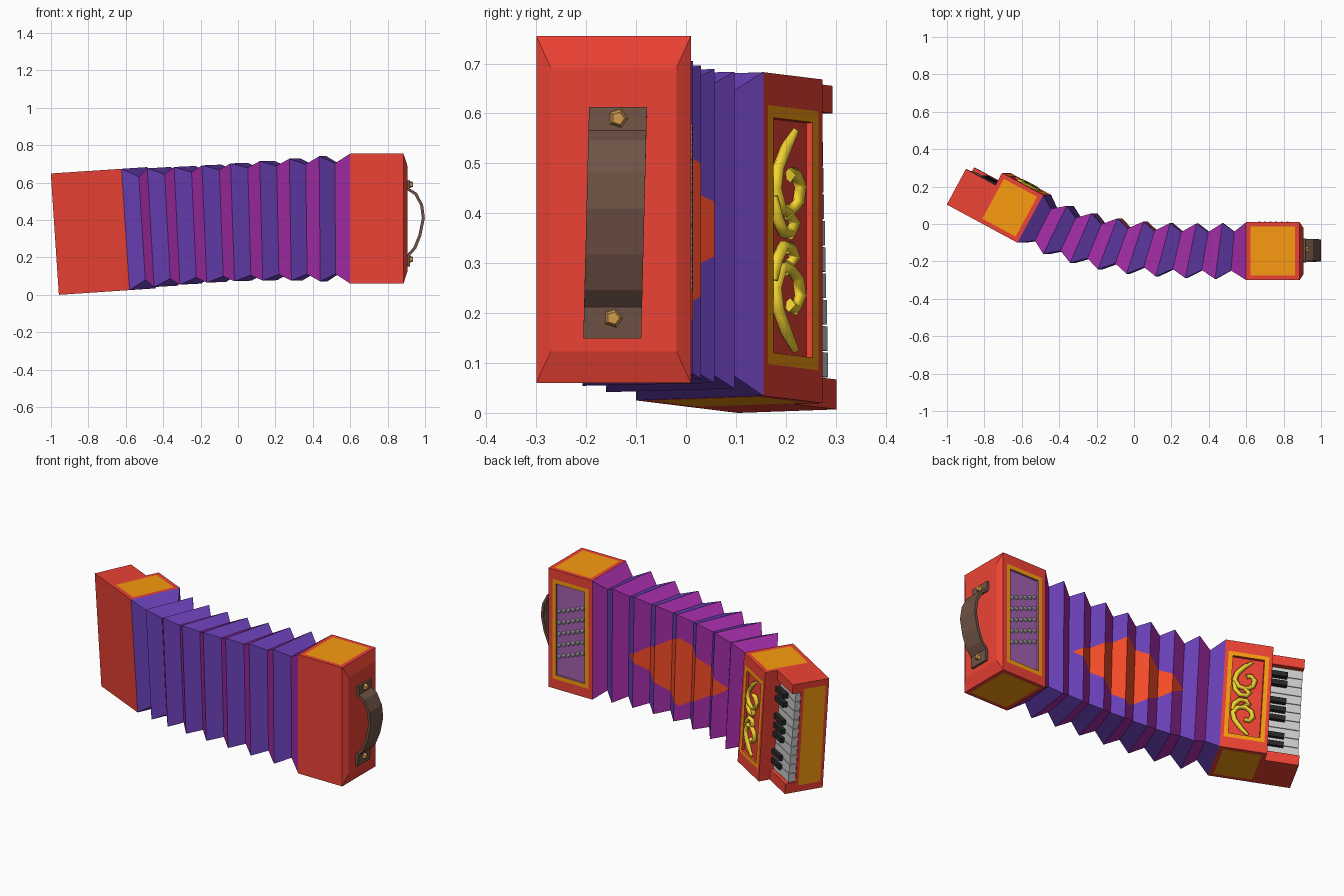
import bpy, bmesh
from math import radians, sin, pi
from mathutils import Matrix, Vector

if "Cube" in bpy.data.objects:
    bpy.data.objects.remove(bpy.data.objects["Cube"])

def material(name, rgb):
    m = bpy.data.materials.new(name)
    m.diffuse_color = (*rgb, 1)
    m.use_nodes = True
    m.node_tree.nodes["Principled BSDF"].inputs["Base Color"].default_value = m.diffuse_color
    return m

RED = material("red", (0.85, 0.055, 0.035))
ORANGE = material("orange", (0.95, 0.33, 0.005))
MAGENTA = material("magenta", (0.36, 0.025, 0.38))
PURPLE = material("purple", (0.14, 0.05, 0.46))
LILAC = material("lilac", (0.36, 0.12, 0.42))
DECAL = material("decal", (0.9, 0.07, 0.02))
GOLD = material("gold", (0.9, 0.66, 0.03))
BRONZE = material("bronze", (0.65, 0.33, 0.08))
BROWN = material("brown", (0.16, 0.085, 0.06))
BLACK = material("black", (0.02, 0.02, 0.02))
WHITE = material("key_white", (0.75, 0.75, 0.75))

def finish(name, bm, mats, matrix=None):
    bmesh.ops.recalc_face_normals(bm, faces=bm.faces)
    me = bpy.data.meshes.new(name)
    bm.to_mesh(me)
    bm.free()
    ob = bpy.data.objects.new(name, me)
    bpy.context.collection.objects.link(ob)
    for m in mats:
        me.materials.append(m)
    if matrix:
        ob.matrix_world = matrix
    return ob

def add_box(bm, x, y, z):
    c = Matrix.Translation(((x[0]+x[1])/2, (y[0]+y[1])/2, (z[0]+z[1])/2))
    s = Matrix.Diagonal((x[1]-x[0], y[1]-y[0], z[1]-z[0], 1))
    bmesh.ops.create_cube(bm, size=1, matrix=c @ s)

def panel(bm, d, steps):
    """Inset one face repeatedly; each step is margin, depth, extra z margin, slot."""
    bm.normal_update()
    f = max(bm.faces, key=lambda f: f.normal.dot(Vector(d)))
    for margin, depth, extra, slot in steps:
        bmesh.ops.inset_individual(bm, faces=[f], thickness=margin, depth=depth, use_even_offset=True)
        c = f.calc_center_median()
        for v in f.verts:
            if extra:
                v.co.z += extra if v.co.z < c.z else -extra
        f.material_index = slot

# Right-hand casing with tapered outer end and button recess
bm = bmesh.new()
add_box(bm, (0.6, 0.885), (-0.30, 0.01), (0.06, 0.755))
for d in ((0, 0, 1), (0, 0, -1)):
    panel(bm, d, [(0.024, 0, 0, 1)])
panel(bm, (0, 1, 0), [(0.026, 0, 0.03, 1), (0.024, 0, 0, 2), (0.001, -0.01, 0, 2)])
panel(bm, (1, 0, 0), [(0.029, 0.02, 0.034, 0)])
finish("bass_casing", bm, [RED, ORANGE, LILAC])

# Slanted rows of round buttons
bm = bmesh.new()
for r in range(5):
    for c in range(6):
        x = 0.82 - c * 0.030
        z = 0.25 + r * 0.066 + (0.82 - x) * 0.38
        bmesh.ops.create_icosphere(bm, subdivisions=1, radius=0.013,
                                   matrix=Matrix.Translation((x, 0.002, z)))
finish("bass_buttons", bm, [])

# Leather hand strap, swept from a side profile
prof = [(0.910, 0.15), (0.914, 0.215), (0.945, 0.25), (0.973, 0.32), (0.991, 0.41),
        (0.982, 0.48), (0.950, 0.54), (0.914, 0.562), (0.910, 0.612)]
bm = bmesh.new()
rows = []
for x, z in prof:
    y = -0.142 + (z - 0.38) * 0.025
    rows.append([bm.verts.new((x, y + s * 0.058, z)) for s in (-1, 1)])
for a, b in zip(rows, rows[1:]):
    bm.faces.new((a[0], a[1], b[1], b[0]))
strap = finish("hand_strap", bm, [BROWN])
mod = strap.modifiers.new("thickness", 'SOLIDIFY')
mod.thickness, mod.offset = 0.016, 0

# Five-sided strap studs
bm = bmesh.new()
for y, z in ((-0.146, 0.19), (-0.136, 0.59)):
    bmesh.ops.create_cone(bm, cap_ends=True, segments=5, radius1=0.024, radius2=0.013, depth=0.025,
                          matrix=Matrix.Translation((0.922, y, z)) @ Matrix.Rotation(radians(90), 4, 'Y'))
finish("strap_studs", bm, [BRONZE])

# Left-hand casing, swung back and leaned; local origin is its inner front bottom corner
YAW, LEAN = radians(-28.3), radians(-3.8)
def turn(yaw, lean):
    return Matrix.Rotation(lean, 4, 'Y') @ Matrix.Rotation(yaw, 4, 'Z')
L = Matrix.Translation((-0.58, -0.10, 0.025)) @ turn(YAW, LEAN)

bm = bmesh.new()
add_box(bm, (-0.25, 0), (0, 0.290), (0, 0.65))
for d in ((0, 0, 1), (0, 0, -1)):
    panel(bm, d, [(0.024, 0, 0, 1)])
panel(bm, (0, 1, 0), [(0.018, 0, 0.047, 1), (0.024, 0, 0, 0), (0.001, -0.014, 0, 0)])
finish("treble_casing", bm, [RED, ORANGE], L)

# Keyboard bed with outer panel, and the two end cheeks
bm = bmesh.new()
add_box(bm, (-0.43, -0.25), (0, 0.165), (0, 0.65))
panel(bm, (-1, 0, 0), [(0.018, 0, 0.02, 1)])
finish("keyboard_bed", bm, [RED, ORANGE], L)
bm = bmesh.new()
add_box(bm, (-0.43, -0.25), (0.165, 0.225), (0, 0.06))
add_box(bm, (-0.43, -0.25), (0.165, 0.216), (0.595, 0.65))
finish("keyboard_cheeks", bm, [RED], L)

# Piano keys
N, Z0, PITCH = 10, 0.063, 0.053
bm = bmesh.new()
for i in range(N):
    z = Z0 + i * PITCH
    add_box(bm, (-0.427, -0.25), (0.165, 0.207 - 0.0015 * i), (z + 0.002, z + PITCH - 0.002))
finish("white_keys", bm, [WHITE], L)
bm = bmesh.new()
for i in (1, 2, 4, 5, 6, 8, 9):
    z = Z0 + i * PITCH
    add_box(bm, (-0.345, -0.25), (0.185, 0.223), (z - 0.014, z + 0.014))
finish("black_keys", bm, [BLACK], L)

# Gold scrollwork, mirrored about the middle of the casing
scrolls = [[(-.145, .54), (-.105, .505), (-.07, .46), (-.06, .42), (-.08, .385), (-.12, .375),
            (-.155, .395), (-.165, .43), (-.145, .455), (-.12, .45)],
           [(-.055, .405), (-.065, .365), (-.09, .337), (-.125, .335), (-.14, .355), (-.115, .372)]]
cu = bpy.data.curves.new("scrollwork", 'CURVE')
cu.dimensions, cu.bevel_depth, cu.bevel_resolution, cu.use_fill_caps = '3D', 0.015, 0, True
for pts in scrolls:
    for flip in (False, True):
        sp = cu.splines.new('POLY')
        sp.points.add(len(pts) - 1)
        for i, (p, (x, z)) in enumerate(zip(sp.points, pts)):
            p.co = (x, 0.284, 0.64 - z if flip else z, 1)
            p.radius = 0.6 if i == 0 else 1
cu.materials.append(GOLD)
ob = bpy.data.objects.new("scrollwork", cu)
bpy.context.collection.objects.link(ob)
ob.matrix_world = L

# Bellows: alternating wide and narrow rings along a bent path
A = Vector((0.6, -0.145, 0.4075))
D = L @ Vector((0, 0.145, 0.325))
B = A + Vector((-0.38, 0, 0))
C = D + turn(YAW, LEAN) @ Vector((0.38, 0, 0))
bm = bmesh.new()
rings, FOLDS = [], 16
for i in range(FOLDS + 1):
    t = i / FOLDS
    u = 1 - t
    c = A*u**3 + B*3*u*u*t + C*3*u*t*t + D*t**3
    inset = 0 if i in (0, FOLDS) else 0.05 if i % 2 else 0.003
    hy = 0.155*u + 0.145*t - inset
    hz = 0.3475*u + 0.325*t - inset - 0.018*sin(pi*t)*(1 - i % 2)
    R = turn(YAW * t**0.65, LEAN * t)
    rings.append([bm.verts.new(c + R @ Vector((0, a*hy, b*hz)))
                  for a, b in ((-1, -1), (1, -1), (1, 1), (-1, 1))])
for i, (p, q) in enumerate(zip(rings, rings[1:])):
    for k in range(4):
        f = bm.faces.new((p[k], p[(k+1) % 4], q[(k+1) % 4], q[k]))
        f.material_index = i % 2
bmesh.ops.recalc_face_normals(bm, faces=bm.faces)

# Diamond painted across the back of the bellows
CX, CZ, RX, RZ = 0.04, 0.37, 0.345, 0.20
def on_back(f):
    return f.normal.y > 0.05 and abs(f.normal.z) < 0.4
for sx in (-1, 1):
    for sz in (-1, 1):
        bm.normal_update()
        fs = [f for f in bm.faces if on_back(f)]
        geom = fs + list({e for f in fs for e in f.edges}) + list({v for f in fs for v in f.verts})
        bmesh.ops.bisect_plane(bm, geom=geom, dist=1e-5, plane_co=(CX + sx*RX, 0, CZ),
                               plane_no=(sx/RX, 0, sz/RZ))
bm.normal_update()
for f in bm.faces:
    c = f.calc_center_median()
    if on_back(f) and abs(c.x - CX)/RX + abs(c.z - CZ)/RZ < 1:
        f.material_index = 2
finish("bellows", bm, [MAGENTA, PURPLE, DECAL])
